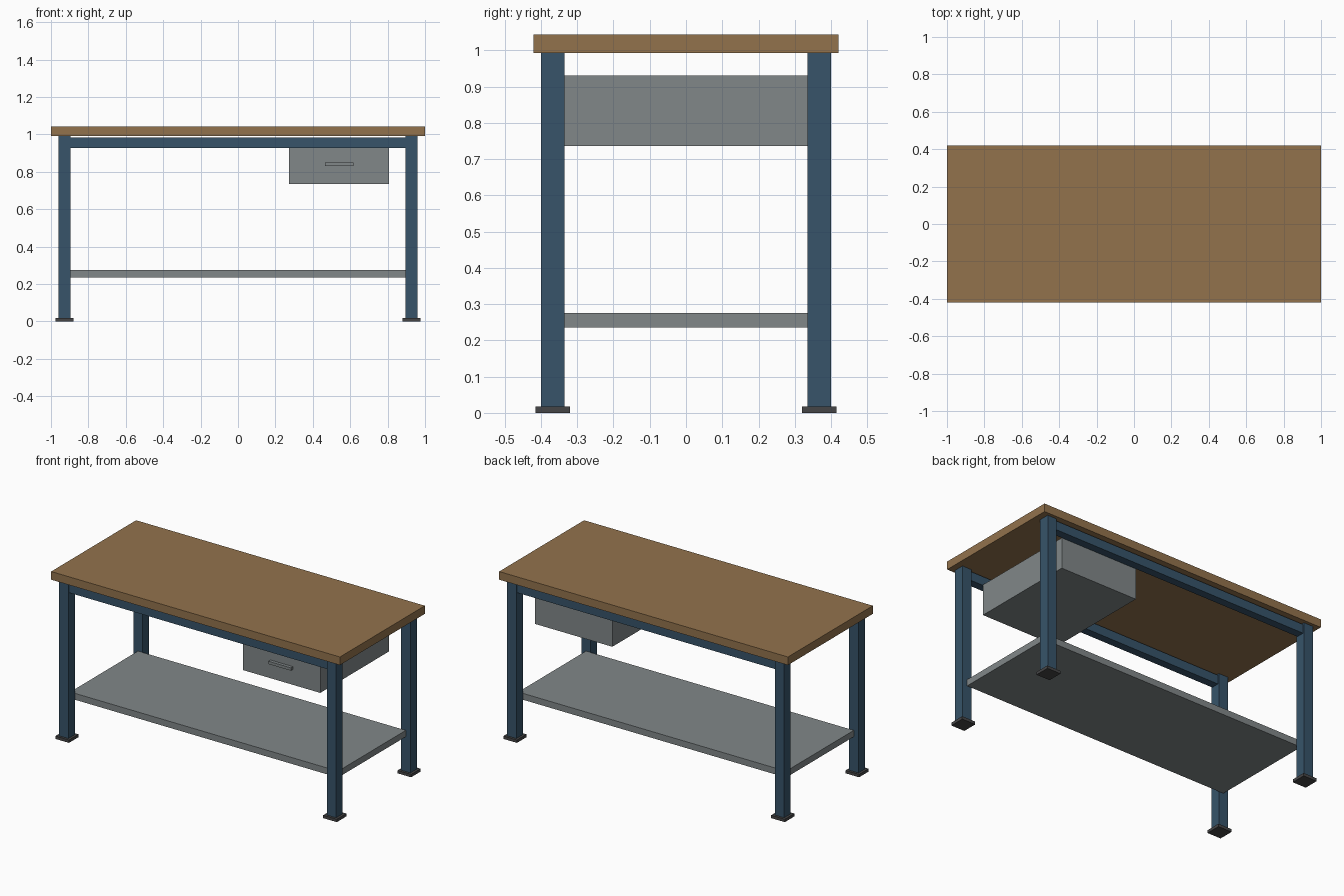
import bpy

cube = bpy.data.objects.get("Cube")
if cube:
    bpy.data.objects.remove(cube, do_unlink=True)


def material(name, rgb):
    mat = bpy.data.materials.new(name)
    mat.use_nodes = True
    colour = (*rgb, 1.0)
    mat.diffuse_color = colour
    mat.node_tree.nodes["Principled BSDF"].inputs["Base Color"].default_value = colour
    return mat


wood = material("brown wood", (0.29, 0.17, 0.073))
blue = material("blue painted steel", (0.038, 0.088, 0.143))
grey = material("grey sheet steel", (0.22, 0.245, 0.25))
rubber = material("dark rubber", (0.06, 0.06, 0.062))


def box(name, mat, x, y, z):
    """Box from (low, high) ranges on each axis."""
    ranges = (x, y, z)
    bpy.ops.mesh.primitive_cube_add(size=1, location=[(a + b) / 2 for a, b in ranges])
    obj = bpy.context.object
    obj.name = name
    obj.scale = [b - a for a, b in ranges]
    bpy.ops.object.transform_apply(location=False, rotation=False, scale=True)
    obj.data.materials.append(mat)
    return obj


def around(centre, half):
    return centre - half, centre + half


LEG_X, LEG_Y, LEG_HALF = 0.9275, 0.3675, 0.0325
TOP_Z = 0.992

# Worktop
box("worktop", wood, (-1, 1), (-0.42, 0.42), (TOP_Z, 1.043))

# Legs with foot plates, and the long rails between them
for depth, sy in (("front", -1), ("back", 1)):
    y = sy * LEG_Y
    for side, sx in (("left", 1), ("right", -1)):
        x = sx * LEG_X
        box(f"{depth}_{side}_leg", blue, around(x, LEG_HALF), around(y, LEG_HALF), (0.018, TOP_Z))
        box(f"{depth}_{side}_foot", rubber, around(x, 0.047), around(y, 0.047), (0, 0.018))
    box(f"{depth}_rail", blue, (-0.9, 0.9), around(y, 0.025), (0.928, 0.984))

# Lower shelf
box("lower_shelf", grey, (-LEG_X, LEG_X), (-0.335, 0.335), (0.236, 0.276))

# Drawer unit with its pull
box("drawer_box", grey, (0.272, 0.808), (-0.34, 0.34), (0.736, 0.93))
box("drawer_handle", grey, (0.464, 0.618), (-0.36, -0.335), (0.832, 0.85))
